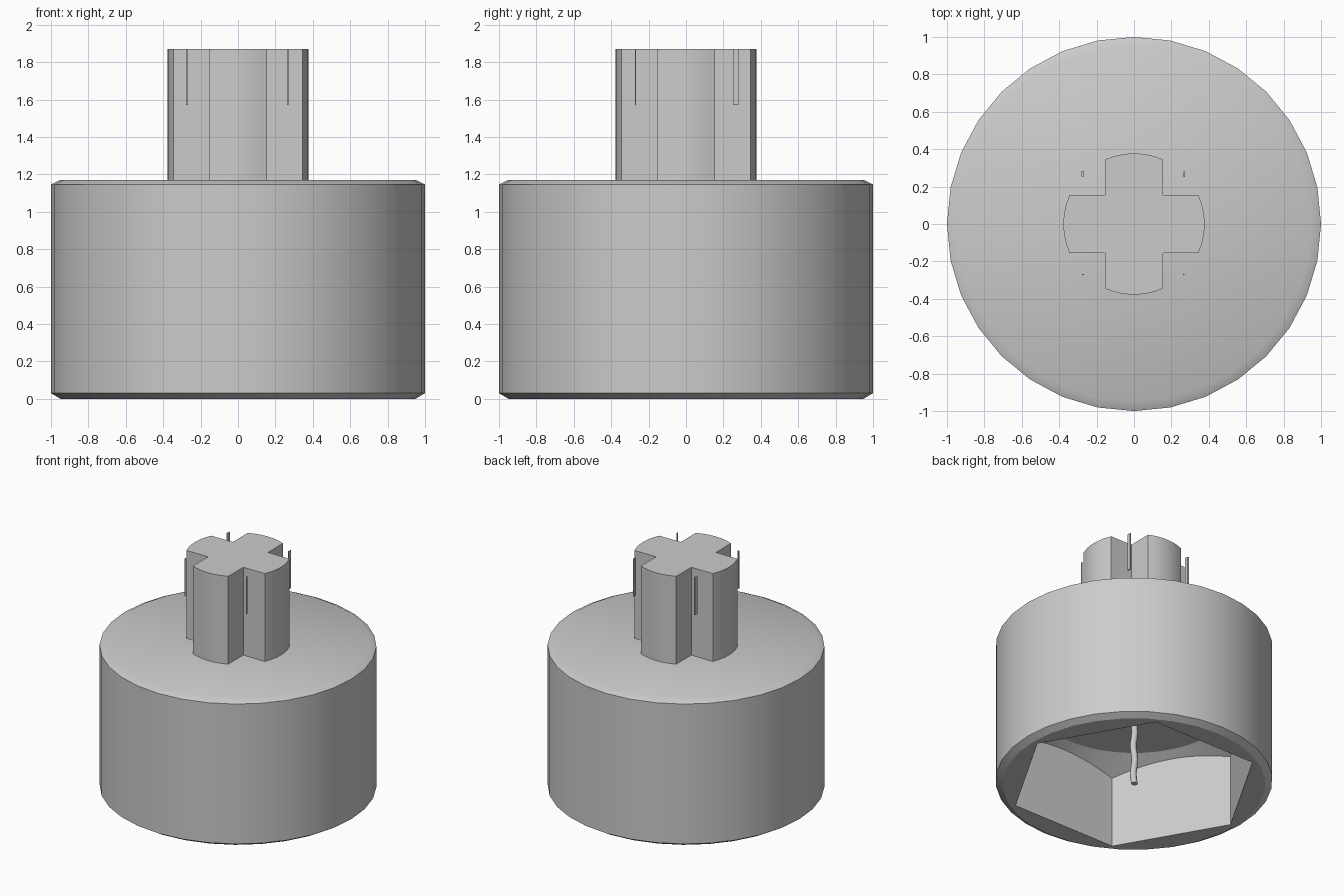
import bpy, bmesh, math

if "Cube" in bpy.data.objects:
    bpy.data.objects.remove(bpy.data.objects["Cube"], do_unlink=True)

grey = bpy.data.materials.new("plain_grey")
grey.use_nodes = True
grey.diffuse_color = (0.6, 0.6, 0.6, 1)
grey.node_tree.nodes["Principled BSDF"].inputs["Base Color"].default_value = (0.6, 0.6, 0.6, 1)


def link(name, bm):
    bmesh.ops.recalc_face_normals(bm, faces=bm.faces)
    mesh = bpy.data.meshes.new(name)
    bm.to_mesh(mesh)
    bm.free()
    mesh.materials.append(grey)
    obj = bpy.data.objects.new(name, mesh)
    bpy.context.collection.objects.link(obj)
    return obj


def select(obj):
    bpy.ops.object.select_all(action="DESELECT")
    obj.select_set(True)
    bpy.context.view_layer.objects.active = obj


def ring(radius, sides):
    return [(radius * math.cos(math.tau * i / sides), radius * math.sin(math.tau * i / sides))
            for i in range(sides)]


def stack(name, loops):
    """Closed solid skinned through (outline, height) loops."""
    bm = bmesh.new()
    rows = [[bm.verts.new((x, y, z)) for x, y in outline] for outline, z in loops]
    for low, high in zip(rows, rows[1:]):
        for i in range(len(low)):
            bm.faces.new((low[i - 1], low[i], high[i], high[i - 1]))
    bm.faces.new(rows[0])
    bm.faces.new(rows[-1])
    return link(name, bm)


def boolean(obj, cutter, operation):
    mod = obj.modifiers.new("cut", "BOOLEAN")
    mod.operation = operation
    mod.solver = "EXACT"
    mod.object = cutter
    select(obj)
    bpy.ops.object.modifier_apply(modifier=mod.name)
    bpy.data.objects.remove(cutter, do_unlink=True)


def smooth(obj, degrees=30):
    select(obj)
    bpy.ops.object.shade_smooth_by_angle(angle=math.radians(degrees))


# Chamfered round body
body = stack("body", [(ring(r, 32), z) for r, z in
                      ((0.95, 0), (1, 0.03), (1, 1.145), (0.95, 1.17))])

# Hexagonal socket with a conical shoulder under its ceiling
socket = stack("socket_cutter", [(ring(0.91, 6), -0.1), (ring(0.91, 6), 0.9)])
shoulder = stack("shoulder_cutter", [(ring(r, 64), z) for r, z in
                                     ((1.2, -0.2), (1.2, 0.398), (0.72, 0.675))])
boolean(socket, shoulder, "INTERSECT")
boolean(body, socket, "DIFFERENCE")
smooth(body)

# Cross-shaped stem with rounded arm ends
RADIUS, HALF = 0.378, 0.155
spread = math.asin(HALF / RADIUS)
outline = []
for arm in range(4):
    turn = arm * math.pi / 2
    for i in range(7):
        a = turn + spread * (i / 3 - 1)
        outline.append((RADIUS * math.cos(a), RADIUS * math.sin(a)))
    inner = turn + math.pi / 4
    outline.append((HALF * math.sqrt(2) * math.cos(inner), HALF * math.sqrt(2) * math.sin(inner)))
stem = stack("cross_stem", [(outline, 1.17), (outline, 1.87)])
smooth(stem)

# Thin slivers between the arms
for name, x, y, w, d in (("back_left", 0.268, 0.265, 0.008, 0.03),
                         ("back_right", -0.273, 0.268, 0.013, 0.03),
                         ("front_right", -0.272, -0.27, 0.012, 0.008),
                         ("front_left", 0.266, -0.27, 0.006, 0.007)):
    box = [(x + sx * w / 2, y + sy * d / 2) for sx, sy in ((-1, -1), (1, -1), (1, 1), (-1, 1))]
    stack("sliver_" + name, [(box, 1.57), (box, 1.87)])

# Slightly wavy pin in the middle of the socket
pin = stack("socket_pin", [
    ([(x + 0.006 * math.sin(i * 1.3), y + 0.006 * math.cos(i * 1.3)) for x, y in ring(0.024, 10)],
     0.675 * i / 14) for i in range(15)])
smooth(pin, 45)
